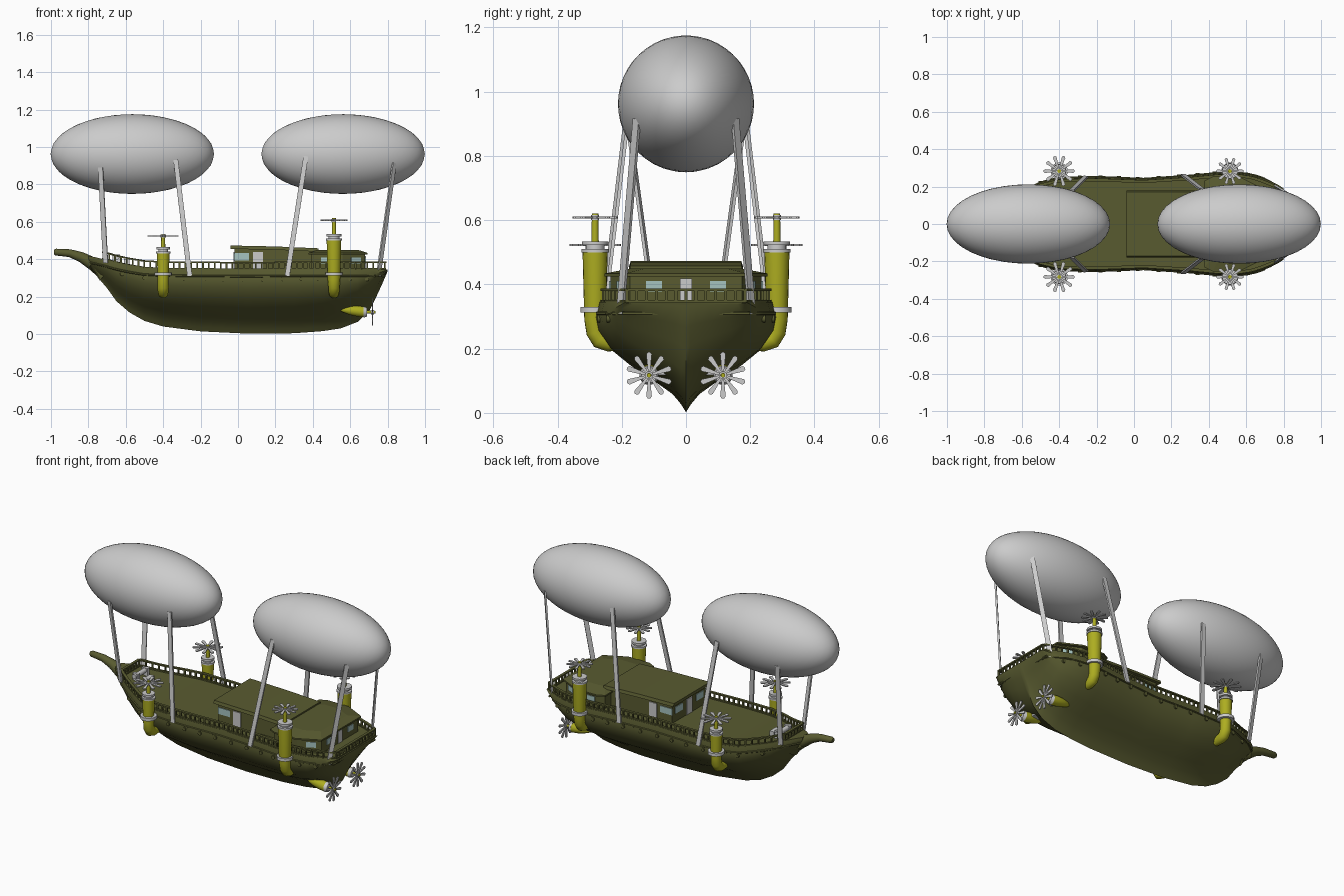
import bpy, bmesh, math
from mathutils import Vector, Matrix

if "Cube" in bpy.data.objects:
    bpy.data.objects.remove(bpy.data.objects["Cube"])


def material(name, col):
    m = bpy.data.materials.new(name)
    m.diffuse_color = (*col, 1)
    m.use_nodes = True
    m.node_tree.nodes["Principled BSDF"].inputs["Base Color"].default_value = m.diffuse_color
    return m


OLIVE = material("olive_paint", (0.10, 0.105, 0.03))
YELLOW = material("yellow_paint", (0.42, 0.42, 0.015))
GLASS = material("glass", (0.38, 0.55, 0.53))


def finish(name, bm, mat=None, smooth=None):
    bmesh.ops.recalc_face_normals(bm, faces=bm.faces)
    me = bpy.data.meshes.new(name)
    bm.to_mesh(me)
    bm.free()
    ob = bpy.data.objects.new(name, me)
    bpy.context.collection.objects.link(ob)
    if mat:
        me.materials.append(mat)
    if smooth:
        bpy.ops.object.select_all(action='DESELECT')
        ob.select_set(True)
        bpy.context.view_layer.objects.active = ob
        bpy.ops.object.shade_smooth_by_angle(angle=math.radians(smooth))
    return ob


def loft(bm, rings, cap=True):
    vs = [[bm.verts.new(p) for p in r] for r in rings]
    n = len(vs[0])
    for a, b in zip(vs, vs[1:]):
        for i in range(n):
            bm.faces.new((a[i], a[(i + 1) % n], b[(i + 1) % n], b[i]))
    if cap:
        bm.faces.new(vs[0])
        bm.faces.new(vs[-1])


def tube(bm, path, n=16):
    """Round tube through (point, radius) pairs."""
    pts = [Vector(p) for p, _ in path]
    rings = []
    for i, (p, r) in enumerate(path):
        d = pts[min(i + 1, len(pts) - 1)] - pts[max(i - 1, 0)]
        ref = Vector((1, 0, 0)) if abs(d.normalized().x) < 0.8 else Vector((0, 1, 0))
        u = d.cross(ref).normalized()
        v = d.cross(u).normalized()
        rings.append([pts[i] + r * (u * math.cos(t) + v * math.sin(t))
                      for t in (2 * math.pi * k / n for k in range(n))])
    loft(bm, rings)


def bar(bm, p0, p1, w, t, wide=(1, 0, 0)):
    """Flat bar from p0 to p1, w across the 'wide' direction, t thick."""
    p0, p1 = Vector(p0), Vector(p1)
    v = (p1 - p0).cross(Vector(wide)).normalized()
    u = v.cross(p1 - p0).normalized()
    loft(bm, [[p + u * a * w / 2 + v * b * t / 2 for a, b in
               ((-1, -1), (1, -1), (1, 1), (-1, 1))] for p in (p0, p1)])


def propeller(name, centre, r, axis, blades=10):
    bm = bmesh.new()
    prof = ((.1, .04), (.6, .09), (.92, .12), (1, .05))
    for k in range(blades):
        rot = Matrix.Rotation(2 * math.pi * k / blades, 3, 'Z')
        out = [(a * r, b * r) for a, b in prof] + [(a * r, -b * r) for a, b in reversed(prof)]
        loft(bm, [[rot @ Vector((a, b, z)) for a, b in out] for z in (-.003, .003)])
    tube(bm, [((0, 0, -.008), r * .17), ((0, 0, .008), r * .17)], 12)
    q = Vector((0, 0, 1)).rotation_difference(Vector(axis)).to_matrix().to_4x4()
    bm.transform(Matrix.Translation(centre) @ q)
    finish(name, bm)


# Hull stations: x, keel height, half breadth, deck height
ST = [(-.80, .35, .03, .418), (-.76, .315, .065, .41), (-.70, .245, .11, .395), (-.65, .175, .14, .38),
      (-.58, .115, .18, .365), (-.50, .07, .225, .352), (-.40, .04, .25, .347), (-.20, .014, .255, .345),
      (.05, .002, .245, .343), (.30, .004, .262, .345), (.45, .015, .277, .345), (.55, .03, .28, .345),
      (.64, .065, .265, .345), (.70, .12, .242, .345), (.74, .20, .225, .345), (.77, .265, .21, .345),
      (.80, .335, .19, .345)]
SEC = [(0, 0), (.06, .07), (.16, .16), (.36, .27), (.62, .40), (.84, .55), (.97, .72), (1, .85), (.96, 1)]


def station(x):
    for a, b in zip(ST, ST[1:]):
        if x <= b[0]:
            t = max(0, (x - a[0]) / (b[0] - a[0]))
            return [p + (q - p) * t for p, q in zip(a, b)]
    return list(ST[-1])


def hull_y(x, z):
    _, k, b, s = station(x)
    h = min(max((z - k) / (s - k), 0), 1)
    for (y0, h0), (y1, h1) in zip(SEC, SEC[1:]):
        if h <= h1:
            return b * (y0 + (y1 - y0) * (h - h0) / (h1 - h0))


bm = bmesh.new()
rings = []
for x, k, b, s in ST:
    half = [(x, b * y, k + (s - k) * h) for y, h in SEC]
    rings.append(half + [(x, -y, z) for x, y, z in reversed(half[1:])])
loft(bm, rings)
finish("hull", bm, OLIVE, 40)

bm = bmesh.new()
tube(bm, [((-.985, 0, .438), .012), ((-.975, 0, .438), .018), ((-.9, 0, .432), .021),
          ((-.84, 0, .412), .027), ((-.78, 0, .378), .035), ((-.71, 0, .32), .045)])
finish("bowsprit", bm, OLIVE, 40)

# Rubbing strake round the hull, and portholes
bm = bmesh.new()
for s in (-1, 1):
    path = []
    for i in range(40):
        x = -.79 + 1.56 * i / 39
        z = station(x)[3] - .035
        path.append(((x, s * hull_y(x, z), z), .006))
    tube(bm, path, 6)
tube(bm, [((.775, -.2, .31), .006), ((.775, .2, .31), .006)], 6)
finish("rubbing_strake", bm, OLIVE, 40)

bm = bmesh.new()
for s in (-1, 1):
    for x in (-.62, -.5, -.29, -.18, -.08, .02, .13, .24, .34, .43, .6, .69):
        z = station(x)[3] - .052
        y = hull_y(x, z)
        tube(bm, [((x, s * (y - .01), z), .011), ((x, s * (y + .006), z), .011)], 10)
finish("portholes", bm, OLIVE, 40)

# Balustrade: posts and handrail round the deck
edge = [(-.72 + 1.505 * i / 48) for i in range(49)]
side = [Vector((x, station(x)[2] * .95 - .006, station(x)[3])) for x in edge]
flip = Vector((1, -1, 1))
loop = side + [Vector((.785, side[-1].y * (1 - i / 6), .345)) for i in range(1, 12)]
loop += [p * flip for p in reversed(side)]
loop += [Vector((-.72, side[0].y * (i / 3 - 1), side[0].z)) for i in range(1, 6)]
bm = bmesh.new()
for p, q in zip(loop, loop[1:] + loop[:1]):
    bar(bm, p - Vector((0, 0, .005)), p + Vector((0, 0, .037)), .009, .009)
    for h, w in ((.038, .016), (.003, .014)):
        bar(bm, p + Vector((0, 0, h)), q + Vector((0, 0, h)), .008, w, (0, 0, 1))
finish("balustrade", bm, OLIVE)


def box(bm, lo, hi):
    loft(bm, [[(x, y, z) for x, y in ((lo[0], lo[1]), (hi[0], lo[1]), (hi[0], hi[1]), (lo[0], hi[1]))]
              for z in (lo[2], hi[2])])


# Main cabin with sloping roof
bm = bmesh.new()
box(bm, (-.02, -.16, .33), (.41, .16, .455))
finish("main_cabin", bm, OLIVE)
bm = bmesh.new()
loft(bm, [[(x, -.178, z), (x, .178, z), (x, .172, z + .018), (x, -.172, z + .018)]
          for x, z in ((-.04, .455), (.2, .45), (.43, .44))])
finish("main_cabin_roof", bm, OLIVE)

# Aft cabin follows the hull plan
plan = [(.39, .215), (.43, .235), (.56, .235), (.68, .175)]


def plan_ring(z, grow=0, k=1):
    half = [(.54 + (x - .54) * (k + grow), y * (k + grow)) for x, y in plan]
    return [(x, y, z) for x, y in half] + [(x, -y, z) for x, y in reversed(half)]


bm = bmesh.new()
loft(bm, [plan_ring(.33), plan_ring(.43)])
finish("aft_cabin", bm, OLIVE)
bm = bmesh.new()
loft(bm, [plan_ring(.425, .08), plan_ring(.434, .08), plan_ring(.45, 0, .72)])
finish("aft_cabin_roof", bm, OLIVE)

# Windows and doors
win, door = bmesh.new(), bmesh.new()
for s in (-1, 1):
    bar(win, (.02, s * .16, .393), (.02, s * .16, .432), .08, .008)
    bar(win, (-.02, s * .1, .393), (-.02, s * .1, .432), .07, .008, (0, 1, 0))
    bar(door, (.107, s * .16, .345), (.107, s * .16, .437), .052, .01)
    bar(win, (.47, s * .235, .378), (.47, s * .235, .41), .05, .008)
    bar(win, (.63, s * .2, .378), (.63, s * .2, .41), .055, .008, (.12, -s * .06, 0))
    bar(win, (.68, s * .1, .378), (.68, s * .1, .41), .05, .008, (0, 1, 0))
bar(door, (-.02, 0, .345), (-.02, 0, .437), .052, .01, (0, 1, 0))
bar(door, (.68, 0, .345), (.68, 0, .418), .036, .01, (0, 1, 0))
finish("windows", win, GLASS)
finish("doors", door)

# Anchor winch on the bow deck
bm = bmesh.new()
for s in (-1, 1):
    box(bm, (-.67, s * .045 - .008, .37), (-.63, s * .045 + .008, .425))
tube(bm, [((-.65, -.065, .41), .014), ((-.65, .065, .41), .014)], 12)
box(bm, (-.61, -.03, .36), (-.58, .03, .40))
finish("bow_winch", bm, None, 40)

# Lift engines: fore and aft on both sides
for tag, x, top, shaft, r, pr in (("fore", -.4, .43, .535, .034, .083), ("aft", .513, .50, .62, .039, .072)):
    for s in (-1, 1):
        name = f"{tag}_{'left' if s < 0 else 'right'}_lift"
        y = s * .283
        bm = bmesh.new()
        tube(bm, [((x, s * .20, .215), .022), ((x, s * .24, .218), .027), ((x, s * .268, .228), .029),
                  ((x, s * .28, .25), .03), ((x, y, .29), r * .86), ((x, y, top), r)], 20)
        tube(bm, [((x, y, top), .012), ((x, y, shaft), .01)], 12)
        finish(name + "_engine", bm, YELLOW, 40)
        bm = bmesh.new()
        for z0, z1, rad in ((.312, .33, .046), (top, top + .01, r + .004), (top + .01, top + .028, r * .75),
                            (top + .022, top + .034, r + .002)):
            tube(bm, [((x, y, z0), rad), ((x, y, z1), rad)], 20)
        bar(bm, (x, s * .22, .321), (x, y, .321), .05, .016)
        finish(name + "_collars", bm, None, 40)
        propeller(name + "_propeller", (x, y, shaft - .012), pr, (0, 0, 1))

# Stern drive pods
for s in (-1, 1):
    name = "left_drive" if s < 0 else "right_drive"
    y, z = s * .115, .117
    bm = bmesh.new()
    tube(bm, [((.54, y * .95, .13), .004), ((.565, y, .129), .014), ((.60, y, .126), .024),
              ((.64, y, .122), .029), ((.675, y, z), .028)], 20)
    tube(bm, [((.67, y, z), .009), ((.735, y, z), .007)], 10)
    finish(name + "_pod", bm, YELLOW, 50)
    bm = bmesh.new()
    tube(bm, [((.672, y, z), .03), ((.69, y, z), .024)], 20)
    bar(bm, (.61, s * .05, .125), (.61, y, .125), .05, .014)
    finish(name + "_ring", bm, None, 40)
    propeller(name + "_propeller", (.72, y, z), .072, (1, 0, 0))

# Gas envelopes
for tag, x in (("fore", -.565), ("aft", .562)):
    bm = bmesh.new()
    bmesh.ops.create_icosphere(bm, subdivisions=4, radius=1)
    bm.transform(Matrix.Translation((x, 0, .962)) @ Matrix.Diagonal((.437, .212, .213, 1)))
    finish(tag + "_envelope", bm, None, 60)

# Suspension straps: top point, foot point, wide direction
bm = bmesh.new()
for s in (-1, 1):
    for t, f, w in (((-.735, .178, .89), (-.708, .108, .38), (1, .3, 0)),
                    ((-.333, .178, .93), (-.258, .253, .31), (1, 0, 0)),
                    ((.363, .185, .95), (.263, .262, .31), (1, 0, 0)),
                    ((.836, .153, .915), (.75, .205, .31), (1, -1, 0))):
        bar(bm, (t[0], s * t[1], t[2]), (f[0], s * f[1], f[2]), .026, .01, (w[0], s * w[1], 0))
finish("suspension_straps", bm)
